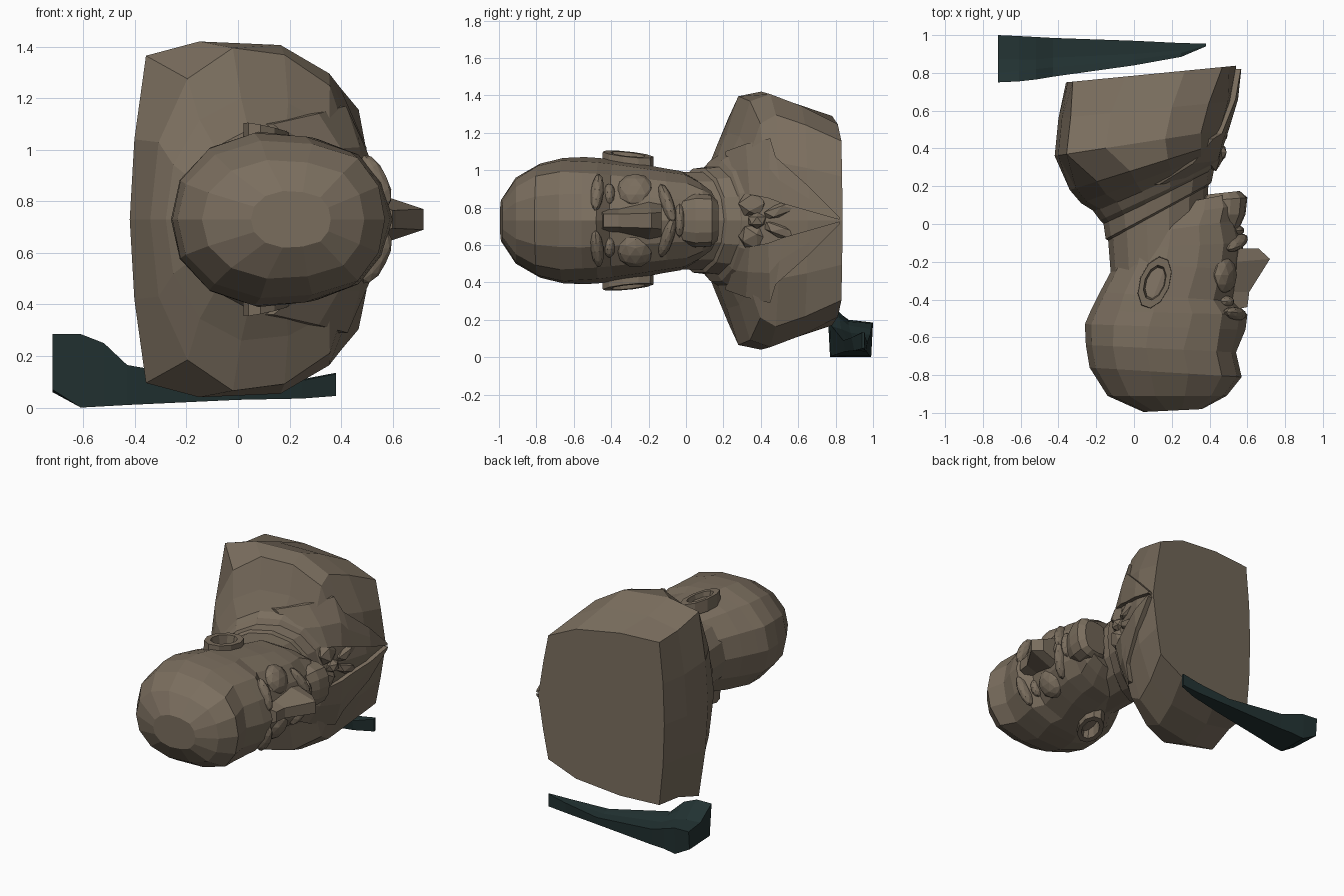
import bpy, bmesh, math
from mathutils import Vector
from mathutils.bvhtree import BVHTree

if "Cube" in bpy.data.objects:
    bpy.data.objects.remove(bpy.data.objects["Cube"])

ZC = 0.73  # mirror plane of the reclining bust (face +x, crown -y)


def material(name, rgb):
    m = bpy.data.materials.new(name)
    m.diffuse_color = (*rgb, 1)
    m.use_nodes = True
    m.node_tree.nodes["Principled BSDF"].inputs["Base Color"].default_value = m.diffuse_color
    return m


STONE = material("brown stone", (0.195, 0.155, 0.112))
GREEN = material("dark green", (0.016, 0.032, 0.032))


def make(name, verts, faces, mat=STONE):
    me = bpy.data.meshes.new(name)
    me.from_pydata(verts, [], faces)
    bm = bmesh.new()
    bm.from_mesh(me)
    bmesh.ops.recalc_face_normals(bm, faces=bm.faces)
    bm.to_mesh(me)
    bm.free()
    me.materials.append(mat)
    ob = bpy.data.objects.new(name, me)
    bpy.context.collection.objects.link(ob)
    return ob


def skin(name, rings, mat=STONE):
    n = len(rings[0])
    verts = [p for r in rings for p in r]
    faces = [(i * n + j, i * n + (j + 1) % n, (i + 1) * n + (j + 1) % n, (i + 1) * n + j)
             for i in range(len(rings) - 1) for j in range(n)]
    faces += [tuple(range(n)), tuple(range(len(verts) - n, len(verts)))]
    return make(name, verts, faces, mat)


# half cross-sections: (back-to-front fraction, half-width fraction)
ROUND = [((1 - math.cos(i * math.pi / 7)) / 2, math.sin(i * math.pi / 7)) for i in range(8)]
SKULL = [(0, 0), (.04, .45), (.18, .82), (.4, 1), (.65, .96), (.87, .78), (.97, .42), (1, 0)]
FACE = [(0, 0), (.04, .45), (.18, .82), (.4, 1), (.65, .93), (.84, .75), (.95, .42), (1, 0)]
BOX = [(0, 0), (.02, .45), (.07, .92), (.3, 1), (.65, .98), (.86, .82), (.97, .45), (1, 0)]
BASE = [(0, 0), (.01, .5), (.04, 1), (.35, 1), (.7, .92), (.92, .76), (.96, .42), (1, 0)]


def loft(name, rows):
    # row: profile, y at back, y at front, x back, x front, half width
    rings = []
    for prof, yb, yf, xb, xf, hw in rows:
        half = [(xb + (xf - xb) * u, yb + (yf - yb) * u, hw * v) for u, v in prof]
        rings.append([(x, y, ZC + w) for x, y, w in half]
                     + [(x, y, ZC - w) for x, y, w in half[-2:0:-1]])
    return skin(name, rings)


def blob(name, loc, size, turn=0, yaw=0, sub=2):
    # turn spins about x, yaw swings the outer end back toward the ear
    bm = bmesh.new()
    bmesh.ops.create_icosphere(bm, subdivisions=sub, radius=1)
    c, s, cy, sy = math.cos(turn), math.sin(turn), math.cos(yaw), math.sin(yaw)
    for v in bm.verts:
        x, y, z = (a * b for a, b in zip(v.co, size))
        y, z = y * c - z * s, y * s + z * c
        x, z = x * cy - z * sy, x * sy + z * cy
        v.co = (loc[0] + x, loc[1] + y, ZC + loc[2] + z)
    me = bpy.data.meshes.new(name)
    bm.to_mesh(me)
    bm.free()
    me.materials.append(STONE)
    bpy.context.collection.objects.link(bpy.data.objects.new(name, me))


# head from crown to chin
loft("head", [
    (SKULL, -.995, -.98, .05, .36, .11),
    (SKULL, -.91, -.91, -.14, .49, .23),
    (SKULL, -.76, -.81, -.235, .57, .305),
    (SKULL, -.64, -.68, -.255, .54, .335),
    (FACE, -.53, -.56, -.26, .59, .34),
    (FACE, -.46, -.48, -.23, .60, .335),
    (FACE, -.36, -.41, -.18, .535, .325),
    (FACE, -.21, -.24, -.10, .565, .30),
    (FACE, -.13, -.10, -.08, .58, .28),
    (FACE, -.06, .02, -.04, .55, .265),
    (FACE, .02, .10, .02, .56, .22),
    (FACE, .08, .165, .10, .53, .17)])
# squared chin
loft("chin", [(BOX, -.04, -.04, .35, .55, .12), (BOX, .05, .05, .35, .59, .145),
              (BOX, .12, .14, .35, .60, .14), (BOX, .155, .175, .38, .56, .11)])
loft("neck", [(ROUND, -.3, -.1, -.12, .38, .27), (ROUND, .08, .35, -.15, .40, .265)])

# torso with shoulders, cut flat below
torso = loft("torso", [
    (ROUND, .03, .30, -.16, .41, .27),
    (ROUND, .06, .33, -.20, .43, .34),
    (SKULL, .11, .38, -.28, .45, .47),
    (SKULL, .18, .43, -.34, .46, .665),
    (BOX, .36, .50, -.42, .48, .69),
    (BOX, .56, .65, -.40, .525, .625),
    (BASE, .75, .838, -.36, .54, .56)])

# shirt collar and coat collar
loft("shirt_collar", [(ROUND, -.09, .20, -.13, .39, .26), (ROUND, -.08, .22, -.15, .41, .285),
                      (ROUND, .06, .32, -.17, .43, .30)])
loft("coat_collar", [(ROUND, .0, .27, -.16, .40, .29), (ROUND, .02, .30, -.18, .43, .33),
                     (ROUND, .10, .38, -.24, .46, .38)])

# lapels laid on the chest
tree = BVHTree.FromPolygons([v.co for v in torso.data.vertices],
                            [p.vertices[:] for p in torso.data.polygons])


def on_chest(y, dz, lift):
    hit = tree.ray_cast(Vector((2, y, ZC + dz)), Vector((-1, 0, 0)))[0]
    return ((hit.x if hit else .1) + lift, y, ZC + dz)


INNER = [(.24, .15), (.34, .14), (.44, .12), (.52, .09), (.66, .05), (.82, .005)]
OUTER = [(.21, .37), (.32, .41), (.45, .44), (.48, .34), (.66, .18), (.82, .02)]
for side, tag in ((1, "left"), (-1, "right")):
    rings = []
    for (ya, a), (yb, b) in zip(INNER, OUTER):
        ym, m = (ya + yb) / 2, (a + b) / 2
        pts = [(ya, a), (ym, m), (yb, b)]
        rings.append([on_chest(y, side * d, .03) for y, d in pts]
                     + [on_chest(y, side * d, -.02) for y, d in reversed(pts)])
    skin("lapel_" + tag, rings)

    # bow tie wings and hanging ends
    blob("tie_wing_" + tag, (.42, .36, side * .09), (.05, .085, .08), side * .5, side * .3, 1)
    blob("tie_end_" + tag, (.46, .52, side * .06), (.045, .12, .045), side * .35, 0, 1)

    # face details, set shallow into the head
    blob("brow_" + tag, (.535, -.475, side * .15), (.045, .035, .11), side * -.1, side * .45)
    blob("eye_" + tag, (.485, -.41, side * .14), (.045, .032, .06), 0, side * .3)
    blob("cheek_" + tag, (.475, -.27, side * .16), (.06, .10, .10), 0, side * .5)
    blob("moustache_" + tag, (.54, -.10, side * .09), (.05, .035, .12), side * .3, side * .4)

    # ear: tilted rim with inner shell
    ring, tilt = [], .35
    for i in range(10):
        a = i * math.tau / 10
        sec = []
        for r, w in ((1.08, .27), (1.05, .355), (.72, .355), (.58, .27)):
            p, q = .075 * r * math.cos(a), .135 * r * math.sin(a)
            w -= q * .12 + p * .15
            sec.append((.11 + p * math.cos(tilt) + q * math.sin(tilt),
                        -.31 - p * math.sin(tilt) + q * math.cos(tilt), ZC + side * w))
        ring.append(sec)
    faces = [(i * 4 + j, i * 4 + (j + 1) % 4, (i + 1) % 10 * 4 + (j + 1) % 4, (i + 1) % 10 * 4 + j)
             for i in range(10) for j in range(4)]
    make("ear_" + tag, [p for s in ring for p in s], faces)

blob("tie_knot", (.45, .38, 0), (.045, .055, .045), sub=1)
blob("lower_lip", (.54, -.035, 0), (.045, .03, .09))

# nose: wedge growing toward the tip
skin("nose", [[(x0, y0, ZC - w0), (x1, y1, ZC - w1), (x1, y1, ZC + w1), (x0, y0, ZC + w0)]
              for x0, y0, w0, x1, y1, w1 in ((.5, -.46, .06, .60, -.44, .035),
                                             (.5, -.36, .07, .61, -.36, .035),
                                             (.54, -.20, .10, .72, -.185, .04),
                                             (.54, -.13, .09, .66, -.13, .045))])

# green broken piece lying beside the bust: (x, cross-section in y,z)
PIECE = [
    (-.72, [(.77, .07), (.75, .285), (.80, .25), (.87, .20), (1.0, .185), (.99, .06)]),
    (-.61, [(.77, .0), (.755, .285), (.81, .25), (.87, .19), (.995, .18), (.99, .0)]),
    (-.52, [(.775, .005), (.765, .25), (.82, .21), (.87, .17), (.99, .15), (.985, .01)]),
    (-.43, [(.79, .01), (.78, .165), (.83, .15), (.88, .13), (.985, .12), (.98, .01)]),
    (0, [(.85, .03), (.84, .09), (.87, .085), (.90, .08), (.97, .08), (.965, .03)]),
    (.25, [(.90, .035), (.885, .105), (.905, .11), (.92, .11), (.958, .11), (.955, .04)]),
    (.38, [(.94, .045), (.94, .13), (.945, .135), (.95, .135), (.955, .135), (.955, .05)])]
skin("green_fragment", [[(x, y, z) for y, z in sec] for x, sec in PIECE], GREEN)
